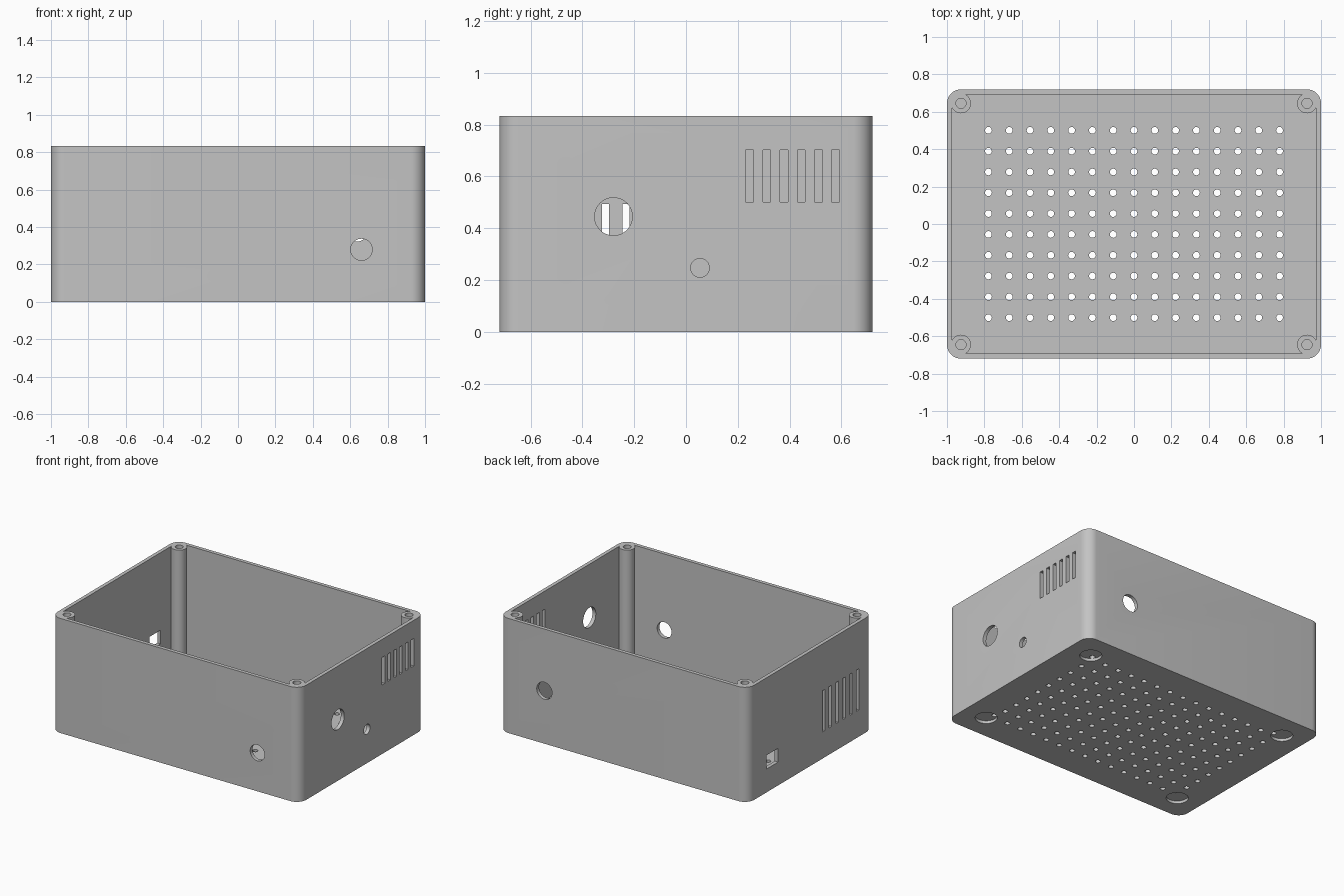
import bpy
import bmesh
from math import pi, cos, sin
from mathutils import Matrix

old = bpy.data.objects.get("Cube")
if old:
    bpy.data.objects.remove(old, do_unlink=True)

HX, HY, H = 1.0, 0.72, 0.834      # half width, half depth, height
WALL, FLOOR, CORNER = 0.027, 0.04, 0.075
POST_X, POST_Y = HX - CORNER, HY - CORNER
SIDES = [(1, 1), (-1, 1), (-1, -1), (1, -1)]

grey = bpy.data.materials.new("plain grey")
grey.use_nodes = True
colour = (0.55, 0.55, 0.55, 1)
grey.diffuse_color = colour
grey.node_tree.nodes["Principled BSDF"].inputs["Base Color"].default_value = colour


def make_object(name, bm):
    bmesh.ops.recalc_face_normals(bm, faces=bm.faces)
    mesh = bpy.data.meshes.new(name)
    bm.to_mesh(mesh)
    bm.free()
    mesh.materials.append(grey)
    obj = bpy.data.objects.new(name, mesh)
    bpy.context.collection.objects.link(obj)
    return obj


def rounded_block(name, hx, hy, r, z0, z1, steps=10):
    """Upright prism with rounded vertical corners."""
    bm = bmesh.new()
    ring = []
    for q, (sx, sy) in enumerate(SIDES):
        for i in range(steps + 1):
            a = (q + i / steps) * pi / 2
            ring.append(bm.verts.new((sx * (hx - r) + r * cos(a),
                                      sy * (hy - r) + r * sin(a), z0)))
    base = bm.faces.new(ring)
    top = bmesh.ops.extrude_face_region(bm, geom=[base])["geom"]
    bmesh.ops.translate(bm, vec=(0, 0, z1 - z0),
                        verts=[v for v in top if isinstance(v, bmesh.types.BMVert)])
    return make_object(name, bm)


def add_rod(bm, centre, r, length, axis="Z", segments=32):
    turn = {"X": Matrix.Rotation(pi / 2, 4, "Y"),
            "Y": Matrix.Rotation(pi / 2, 4, "X"),
            "Z": Matrix.Identity(4)}[axis]
    bmesh.ops.create_cone(bm, cap_ends=True, segments=segments, radius1=r, radius2=r,
                          depth=length, matrix=Matrix.Translation(centre) @ turn)


def add_box(bm, centre, size):
    bmesh.ops.create_cube(bm, size=1, matrix=Matrix.Translation(centre)
                          @ Matrix.Diagonal((*size, 1)))


# Hollow shell with rounded corners
box = rounded_block("enclosure_box", HX, HY, CORNER, 0, H)
cavity = rounded_block("cavity_cutter", HX - WALL, HY - WALL, CORNER - WALL, FLOOR, H + 0.1)

# Screw posts in the corners
bm = bmesh.new()
for sx, sy in SIDES:
    add_rod(bm, (sx * POST_X, sy * POST_Y, (H + FLOOR / 2) / 2), 0.053, H - FLOOR / 2)
posts = make_object("corner_posts", bm)

# Blind screw holes, and round foot recesses under the floor
bm = bmesh.new()
for sx, sy in SIDES:
    add_rod(bm, (sx * POST_X, sy * POST_Y, H), 0.027, 0.5)
    add_rod(bm, (sx * 0.82, sy * 0.535, 0), 0.073, 0.04)
recesses = make_object("recess_cutter", bm)

# Grid of floor vent holes
bm = bmesh.new()
for i in range(15):
    for j in range(10):
        add_rod(bm, ((i - 7) * 0.1112, (j - 4.5) * 0.1113, 0), 0.018, 0.2, segments=16)
floor_vents = make_object("floor_vent_cutter", bm)

# Openings in the four walls
bm = bmesh.new()
add_rod(bm, (0.66, -HY, 0.28), 0.058, 0.15, "Y")
add_rod(bm, (0.636, HY, 0.385), 0.062, 0.15, "Y")
add_rod(bm, (HX, -0.28, 0.445), 0.073, 0.15, "X")
add_rod(bm, (HX, 0.054, 0.247), 0.036, 0.15, "X")
add_box(bm, (-HX, 0.435, 0.22), (0.15, 0.13, 0.1))
for i in range(6):
    add_box(bm, (HX, 0.245 + i * 0.0665, 0.602), (0.15, 0.03, 0.2))
    add_box(bm, (-HX, -0.153 - i * 0.079, 0.344), (0.15, 0.028, 0.3))
wall_openings = make_object("wall_opening_cutter", bm)

# Combine the parts and bake the result
steps = [(cavity, "DIFFERENCE"), (posts, "UNION"), (floor_vents, "DIFFERENCE"),
         (recesses, "DIFFERENCE"), (wall_openings, "DIFFERENCE")]
for helper, operation in steps:
    helper.hide_render = True
    mod = box.modifiers.new(helper.name, "BOOLEAN")
    mod.object, mod.operation, mod.solver = helper, operation, "EXACT"
depsgraph = bpy.context.evaluated_depsgraph_get()
baked = bpy.data.meshes.new_from_object(box.evaluated_get(depsgraph))
box.modifiers.clear()
box.data = baked
baked.materials.clear()
baked.materials.append(grey)
for poly in baked.polygons:
    poly.material_index = 0
for helper, _ in steps:
    bpy.data.objects.remove(helper, do_unlink=True)

# Smooth the rounded corners and holes, keep the edges crisp
bpy.ops.object.select_all(action="DESELECT")
box.select_set(True)
bpy.context.view_layer.objects.active = box
bpy.ops.object.shade_smooth_by_angle(angle=pi / 6)
